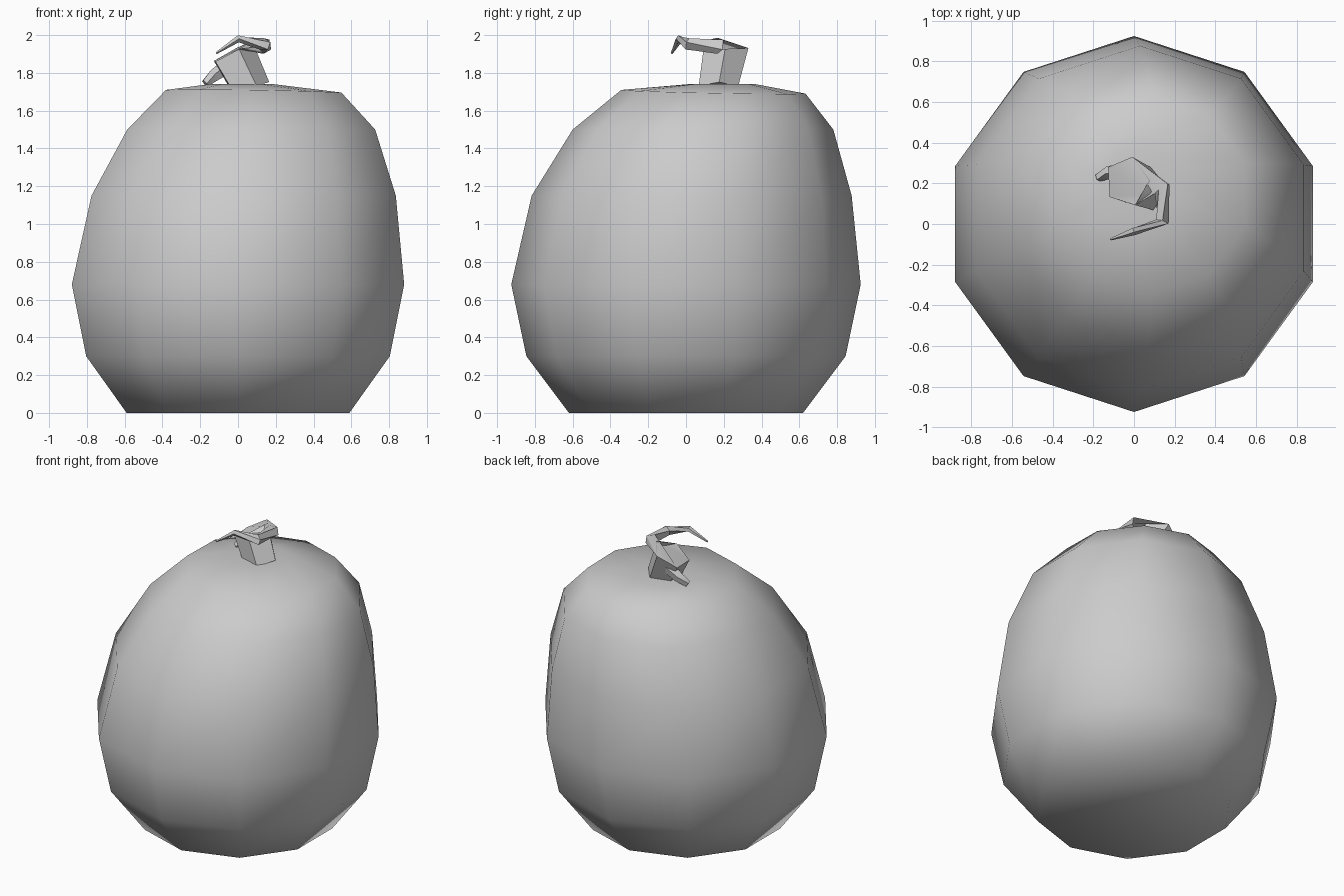
import bpy, bmesh, math
from mathutils import Vector

cube = bpy.data.objects.get("Cube")
if cube:
    bpy.data.objects.remove(cube, do_unlink=True)

grey = bpy.data.materials.new("plain grey")
grey.use_nodes = True
colour = (0.6, 0.6, 0.6, 1)
grey.diffuse_color = colour
grey.node_tree.nodes["Principled BSDF"].inputs["Base Color"].default_value = colour


def loft(name, rings, sides, turn, smooth_angle):
    """Skin a row of rings, each given as centre, radius and normal."""
    bm = bmesh.new()
    loops = []
    for centre, radius, normal in rings:
        n = Vector(normal).normalized()
        tilt = Vector((0, 0, 1)).rotation_difference(n)
        loop = []
        for i in range(sides):
            a = turn + math.tau * i / sides
            offset = Vector((math.cos(a), math.sin(a), 0)) * radius
            loop.append(bm.verts.new(Vector(centre) + tilt @ offset))
        loops.append(loop)
    for low, high in zip(loops, loops[1:]):
        for i in range(sides):
            j = (i + 1) % sides
            bm.faces.new((low[i], low[j], high[j], high[i]))
    bm.faces.new(loops[0][::-1])
    bm.faces.new(loops[-1])
    bmesh.ops.recalc_face_normals(bm, faces=bm.faces)
    mesh = bpy.data.meshes.new(name)
    bm.to_mesh(mesh)
    bm.free()
    mesh.materials.append(grey)
    obj = bpy.data.objects.new(name, mesh)
    bpy.context.collection.objects.link(obj)
    bpy.ops.object.select_all(action="DESELECT")
    obj.select_set(True)
    bpy.context.view_layer.objects.active = obj
    bpy.ops.object.shade_smooth_by_angle(angle=math.radians(smooth_angle))
    return obj


# Ten-sided fruit body, leaning slightly to the back left near the top
up = (0, 0, 1)
body_rings = [
    ((0, 0, 0), 0.62, up),
    ((0, 0, 0.3), 0.845, up),
    ((0, 0, 0.68), 0.925, up),
    ((0.03, 0.03, 1.15), 0.847, up),
    ((0.07, 0.09, 1.5), 0.69, up),
    ((0.083, 0.145, 1.7), 0.488, (0.015, 0.02, 1)),
    ((0.02, 0.19, 1.74), 0.18, up),
]
loft("fruit_body", body_rings, 10, math.pi / 2, 80)

# Thick stem, bending over into a thin curled tip
stem_rings = [
    ((0.06, 0.17, 1.72), 0.11, (-0.3, 0, 1)),
    ((-0.035, 0.21, 1.91), 0.125, (-0.48, -0.05, 0.88)),
    ((0.14, 0.175, 1.945), 0.045, (0.5, -0.8, 0.1)),
    ((0.14, 0.01, 1.95), 0.034, (-0.3, -0.9, 0.2)),
    ((0.0, -0.035, 1.98), 0.02, (-0.95, -0.3, -0.1)),
    ((-0.115, -0.075, 1.905), 0.006, (-0.8, -0.3, -0.5)),
]
loft("stem", stem_rings, 5, math.radians(75), 50)

# Small side shoot drooping from the stem
shoot_rings = [
    ((-0.04, 0.25, 1.84), 0.045, (-0.8, 0, -0.5)),
    ((-0.12, 0.255, 1.79), 0.035, (-0.8, -0.1, -0.6)),
    ((-0.175, 0.23, 1.745), 0.022, (-0.7, -0.3, -0.6)),
]
loft("side_shoot", shoot_rings, 5, 0, 50)
